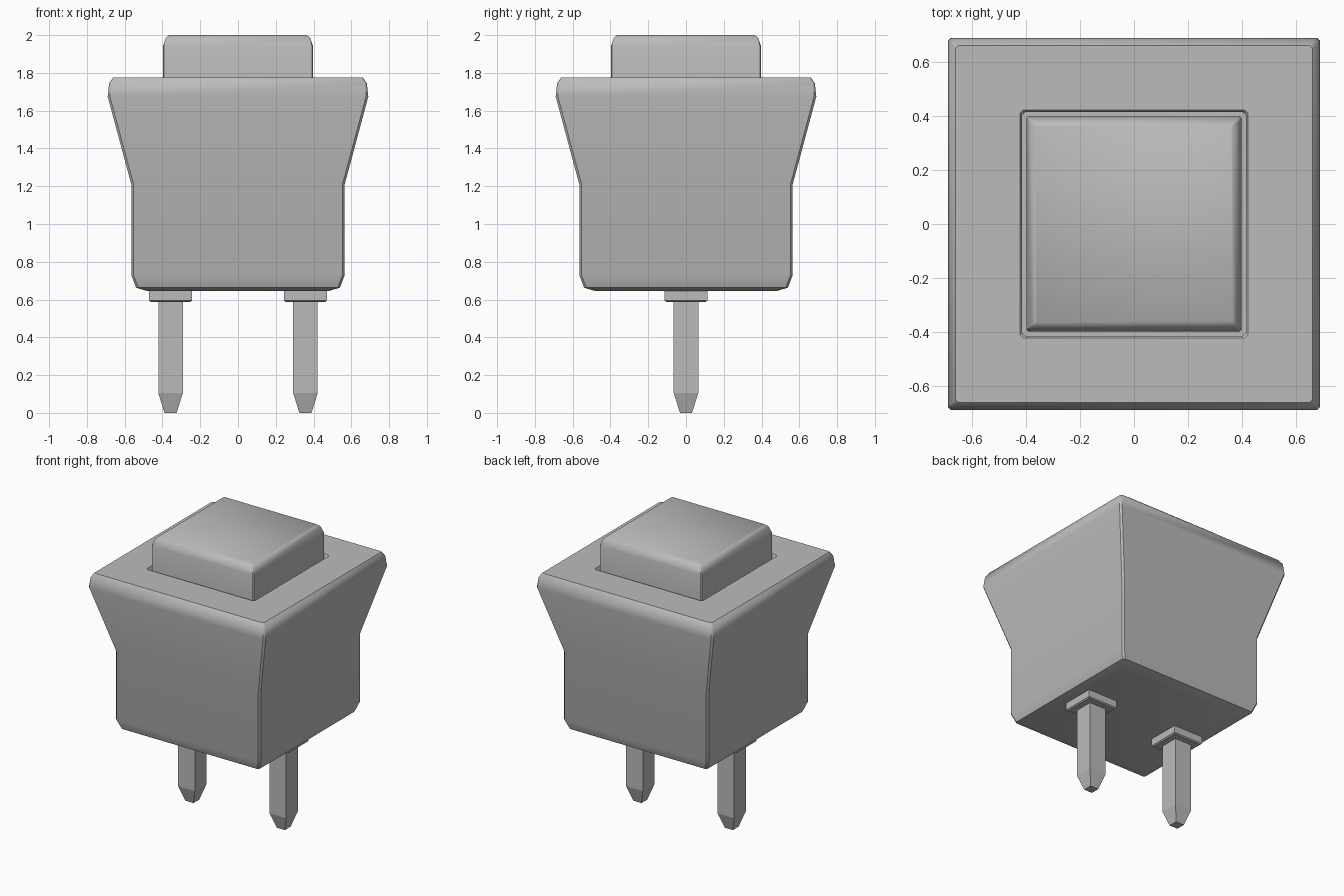
import bpy, bmesh, math

old = bpy.data.objects.get("Cube")
if old:
    bpy.data.objects.remove(old, do_unlink=True)

# One grey plastic for everything
grey = bpy.data.materials.new("grey")
grey.use_nodes = True
colour = (0.5, 0.5, 0.5, 1)
grey.diffuse_color = colour
grey.node_tree.nodes["Principled BSDF"].inputs["Base Color"].default_value = colour


def square_ring(bm, half, z, cut):
    """Square outline whose corners are trimmed by cut."""
    corners = [(1, -1), (1, 1), (-1, 1), (-1, -1)]
    ring = []
    for i, (sx, sy) in enumerate(corners):
        a = (sx * half, sy * (half - cut), z)
        b = (sx * (half - cut), sy * half, z)
        pair = (b, a) if i % 2 == 0 else (a, b)
        ring += [bm.verts.new(p) for p in (pair if cut else pair[:1])]
    return ring


def square_loft(name, profile, cut=0.0, x=0.0, smooth=None):
    """Skin square rings along a (half width, height) profile and cap both ends."""
    bm = bmesh.new()
    rings = [square_ring(bm, half, z, cut) for half, z in profile]
    n = len(rings[0])
    for low, high in zip(rings, rings[1:]):
        for i in range(n):
            j = (i + 1) % n
            bm.faces.new((low[i], low[j], high[j], high[i]))
    bm.faces.new(rings[0][::-1])
    bm.faces.new(rings[-1])
    bmesh.ops.recalc_face_normals(bm, faces=bm.faces)
    mesh = bpy.data.meshes.new(name)
    bm.to_mesh(mesh)
    bm.free()
    mesh.materials.append(grey)
    obj = bpy.data.objects.new(name, mesh)
    obj.location.x = x
    bpy.context.collection.objects.link(obj)
    if smooth:
        bpy.ops.object.select_all(action="DESELECT")
        obj.select_set(True)
        bpy.context.view_layer.objects.active = obj
        bpy.ops.object.shade_smooth_by_angle(angle=math.radians(smooth))
    return obj


# Housing with flared collar, rounded rim and a recess for the button
square_loft("housing", [
    (0.48, 0.645), (0.54, 0.663), (0.565, 0.73), (0.565, 1.21),
    (0.69, 1.675), (0.682, 1.745), (0.662, 1.775),
    (0.422, 1.775), (0.415, 1.765), (0.415, 1.70)], cut=0.012, smooth=40)

# Push button with softened top edge
square_loft("button", [
    (0.398, 1.69), (0.398, 1.94), (0.382, 1.985), (0.365, 2.0)],
    cut=0.006, smooth=40)

# Two contact pins, each with a flange against the housing
for side, x in (("right", -0.357), ("left", 0.357)):
    square_loft(side + "_pin_flange", [(0.105, 0.588), (0.114, 0.595), (0.114, 0.65)], x=x)
    square_loft(side + "_pin", [(0.032, 0), (0.065, 0.105), (0.065, 0.6)], x=x)
